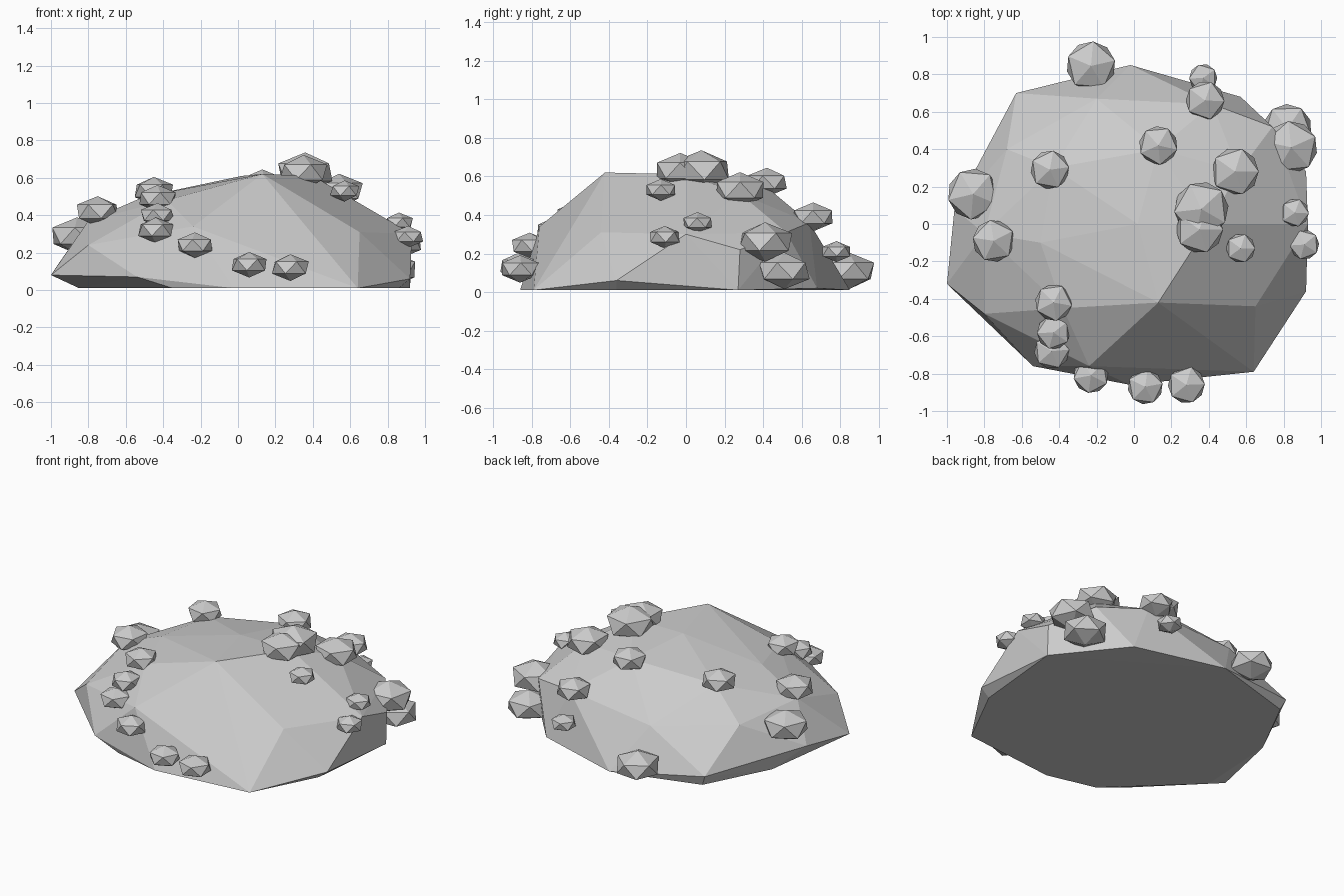
import bpy, bmesh, random
from mathutils import Matrix

random.seed(4)

# Main boulder: faceted hull around its corner points
corners = [
    # base rim
    (-0.85, -0.30, 0.01), (-0.82, 0.25, 0.01), (-0.60, 0.68, 0.01), (-0.02, 0.85, 0.01),
    (0.57, 0.68, 0.02), (0.92, 0.27, 0.01), (0.64, -0.79, 0.01), (-0.02, -0.86, 0.01),
    (-0.35, -0.78, 0.01), (0.86, -0.36, 0.01),
    # overhanging edge
    (-1.0, -0.32, 0.08), (-0.54, -0.76, 0.07), (0.92, -0.36, 0.06),
    (-0.63, 0.70, 0.08), (-0.96, 0.08, 0.14),
    # shoulders
    (0.65, -0.44, 0.31), (-0.24, -0.76, 0.34), (-0.80, -0.48, 0.24),
    (0.93, 0.0, 0.30), (0.92, 0.28, 0.22), (0.74, 0.52, 0.31),
    (0.42, 0.64, 0.36), (-0.20, 0.67, 0.30), (-0.68, 0.40, 0.33),
    (-0.80, -0.05, 0.37),
    # crown
    (0.13, -0.42, 0.62), (0.02, 0.0, 0.61), (0.40, 0.0, 0.61), (0.13, 0.40, 0.56),
    (-0.43, 0.30, 0.50), (-0.50, -0.10, 0.50), (-0.38, -0.45, 0.48), (0.56, 0.28, 0.51),
]
bm = bmesh.new()
for c in corners:
    bm.verts.new(c)
res = bmesh.ops.convex_hull(bm, input=bm.verts[:])
bmesh.ops.delete(bm, geom=[v for v in bm.verts if not v.link_faces], context='VERTS')
bmesh.ops.recalc_face_normals(bm, faces=bm.faces[:])
mesh = bpy.data.meshes.new("boulder")
bm.to_mesh(mesh)
bm.free()
bpy.context.collection.objects.link(bpy.data.objects.new("boulder", mesh))

# Small squashed pebbles: x, y, z, radius
pebbles = [
    (-0.23, 0.845, 0.11, 0.14), (0.37, 0.78, 0.21, 0.08), (0.38, 0.66, 0.39, 0.11),
    (0.82, 0.51, 0.11, 0.14), (0.84, 0.41, 0.26, 0.15), (0.54, 0.28, 0.53, 0.135),
    (0.36, 0.08, 0.63, 0.155), (0.35, -0.03, 0.63, 0.135), (0.13, 0.42, 0.57, 0.11),
    (-0.45, 0.29, 0.53, 0.11), (-0.86, 0.16, 0.29, 0.145), (-0.75, -0.09, 0.42, 0.12),
    (-0.43, -0.42, 0.49, 0.105), (-0.43, -0.58, 0.40, 0.095), (-0.44, -0.68, 0.32, 0.10),
    (-0.23, -0.81, 0.24, 0.10), (0.06, -0.87, 0.135, 0.10), (0.28, -0.86, 0.12, 0.105),
    (0.57, -0.13, 0.53, 0.083), (0.86, 0.06, 0.36, 0.08), (0.91, -0.11, 0.285, 0.085),
]
for i, (x, y, z, r) in enumerate(pebbles):
    m = (Matrix.Translation((x, y, z))
         @ Matrix.Diagonal((1.05, 1.05, 0.68, 1))
         @ Matrix.Rotation(random.uniform(0, 6.28), 4, 'Z'))
    bm = bmesh.new()
    bmesh.ops.create_icosphere(bm, subdivisions=1, radius=r, matrix=m)
    mesh = bpy.data.meshes.new("pebble")
    bm.to_mesh(mesh)
    bm.free()
    bpy.context.collection.objects.link(bpy.data.objects.new(f"pebble_{i + 1}", mesh))
